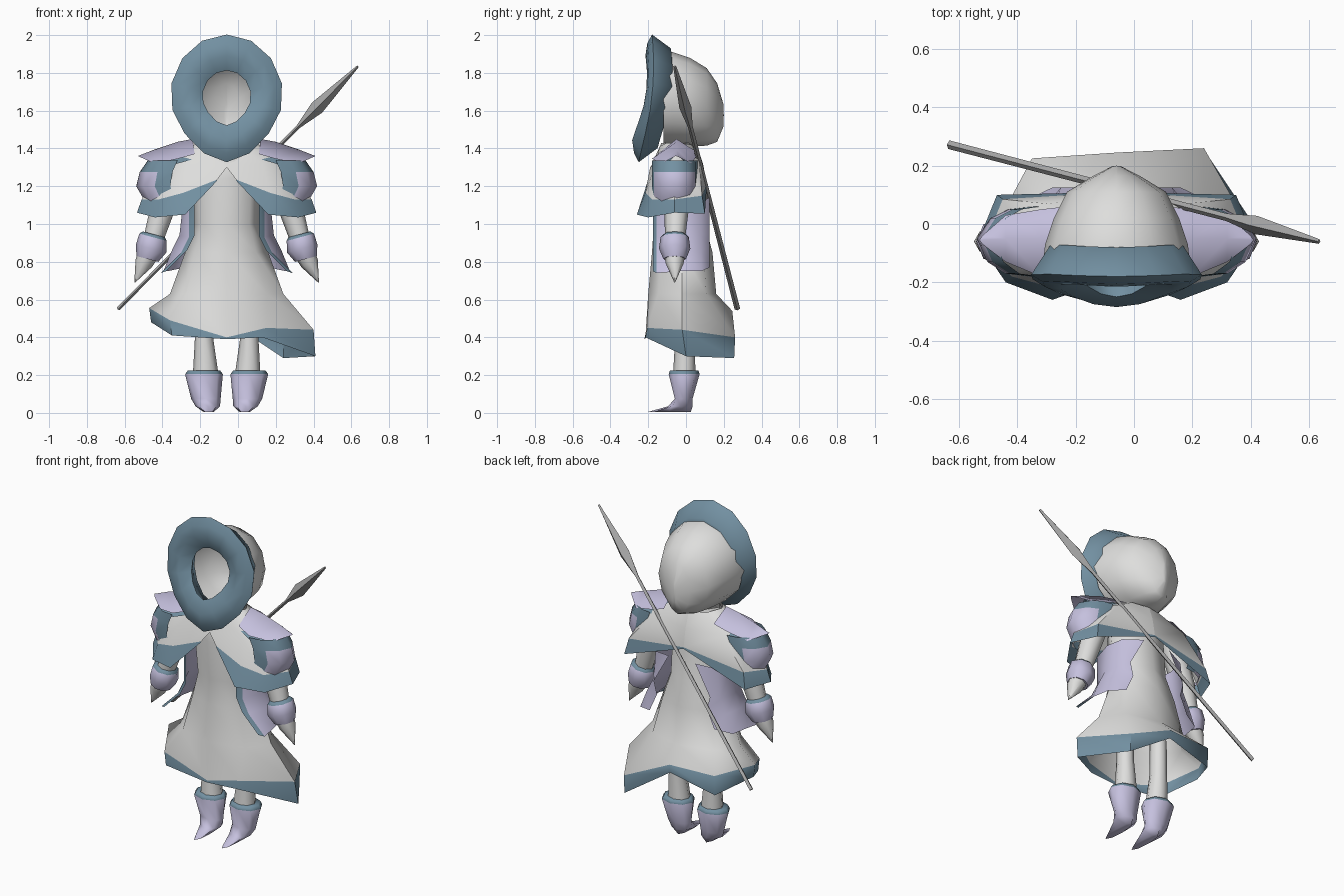
import bpy
import bmesh
from math import sin, cos, pi, radians
from mathutils import Vector

start_cube = bpy.data.objects.get("Cube")
if start_cube:
    bpy.data.objects.remove(start_cube, do_unlink=True)

CENTRE = -0.06  # the figure stands a little off centre because of the spear


def make_material(name, colour):
    material = bpy.data.materials.new(name)
    material.use_nodes = True
    rgba = (*colour, 1)
    material.diffuse_color = rgba
    material.node_tree.nodes["Principled BSDF"].inputs["Base Color"].default_value = rgba
    return material


cloth = make_material("pale_cloth", (.73, .73, .72))
blue = make_material("slate_blue", (.17, .28, .36))
lavender = make_material("lavender_armour", (.56, .53, .73))
steel = make_material("grey_steel", (.39, .39, .39))


def loft(name, rows, materials, pick=None, closed=True, loop=False, caps=False, angle=50):
    """Skin a surface over rows of points; pick(row, column) chooses the material slot."""
    mesh = bpy.data.meshes.new(name)
    bm = bmesh.new()
    grid = [[bm.verts.new(point) for point in row] for row in rows]
    width = len(rows[0])
    for i in range(len(rows) - (0 if loop else 1)):
        upper, lower = grid[i], grid[(i + 1) % len(rows)]
        for j in range(width - (0 if closed else 1)):
            k = (j + 1) % width
            face = bm.faces.new((upper[j], upper[k], lower[k], lower[j]))
            face.material_index = pick(i, j) if pick else 0
    if caps:
        for i, end in ((0, grid[0]), (len(rows) - 2, grid[-1])):
            face = bm.faces.new(end)
            face.material_index = pick(i, 0) if pick else 0
    bmesh.ops.remove_doubles(bm, verts=bm.verts, dist=.0005)
    bmesh.ops.recalc_face_normals(bm, faces=bm.faces)
    bm.to_mesh(mesh)
    bm.free()
    for material in materials:
        mesh.materials.append(material)
    obj = bpy.data.objects.new(name, mesh)
    bpy.context.collection.objects.link(obj)
    bpy.ops.object.select_all(action="DESELECT")
    obj.select_set(True)
    bpy.context.view_layer.objects.active = obj
    bpy.ops.object.shade_smooth_by_angle(angle=radians(angle))


def flat_ring(x, y, z, rx, ry, sides=8):
    """Horizontal ellipse, starting at the front and turning towards +x."""
    turns = [2 * pi * i / sides for i in range(sides)]
    return [(x + rx * sin(t), y - ry * cos(t), z) for t in turns]


def upright_ring(y, z, rx, rz, sides=12):
    turns = [2 * pi * i / sides for i in range(sides)]
    return [(CENTRE + rx * sin(t), y, z + rz * cos(t)) for t in turns]


def sided(points, side):
    """Move half-body points to the chosen side of the figure."""
    return [(CENTRE + side * x, y, z) for x, y, z in points]


def tube(name, path, materials, pick=None, sides=8):
    """Loft round sections along a path of (point, radius)."""
    first, last = Vector(path[0][0]), Vector(path[-1][0])
    turn = (last - first).to_track_quat("Z", "Y")
    rows = []
    for point, radius in path:
        turns = [2 * pi * i / sides for i in range(sides)]
        rows.append([Vector(point) + turn @ Vector((radius * cos(t), radius * sin(t), 0))
                     for t in turns])
    loft(name, rows, materials, pick, caps=True)


# Hood shell, open at the front and closing to a keel at the back
hood = [(-.12, 1.66, .25, .25), (-.07, 1.66, .245, .25), (.02, 1.645, .215, .235),
        (.11, 1.62, .17, .205), (.165, 1.59, .08, .155), (.198, 1.575, .015, .06),
        (.2, 1.575, .0001, .0001)]
loft("hood", [upright_ring(*section) for section in hood], [cloth], angle=80)

# Thick padded hood rim, swept around the face opening and pointed at the chin
rim_section = [(1, 0), (.86, -.025), (.66, -.035), (.43, 0), (.58, .09), (.78, .1)]
rim = []
for step in range(14):
    turn = 2 * pi * step / 14
    height = cos(turn)
    drop = max(0, -height)
    base = -.18 + .035 * height - .035 * height * height
    rise = height * (.9 + .13 * drop ** 4) if drop else height
    rim.append([(CENTRE + .3 * t * sin(turn) * (1 - .08 * drop), base + dy,
                 1.67 + .333 * t * rise) for t, dy in rim_section])
loft("hood_rim", rim, [blue], loop=True, angle=80)

# Long dress with an uneven, trimmed hem
dress = [flat_ring(CENTRE, y, z, rx, ry) for y, z, rx, ry in (
    (-.05, 1.43, .13, .08), (-.06, 1.33, .17, .115), (-.06, 1.24, .18, .13),
    (-.035, 1.0, .17, .135), (-.02, .85, .22, .16), (-.02, .63, .3, .18))]
hem_top = [(-.06, -.215, .4), (.15, -.205, .45), (.4, -.02, .44), (.24, .26, .4),
           (-.06, .245, .54), (-.35, .225, .54), (-.47, 0, .555), (-.36, -.2, .49)]
hem_edge = [(-.06, -.22, .39), (.13, -.215, .4), (.41, 0, .3), (.24, .255, .29),
            (-.06, .24, .49), (-.35, .22, .42), (-.46, 0, .48), (-.35, -.2, .41)]
loft("dress", dress + [hem_top, hem_edge], [cloth, blue],
     lambda row, column: int(row == len(dress)), angle=60)

# Spear slung across the back: a thin flat shaft and a leaf-shaped head
butt, tip = Vector((-.635, .272, .55)), Vector((.635, -.06, 1.835))
across = (tip - butt).cross(Vector((0, 1, 0))).normalized()
depth = across.cross(tip - butt).normalized()
spear = []
for t, thin, wide in ((0, .01, .015), (.75, .01, .013), (.83, .038, .032), (1, .006, .008)):
    middle = butt.lerp(tip, t)
    spear.append([middle + across * thin, middle + depth * wide,
                  middle - across * thin, middle - depth * wide])
loft("spear", spear, [steel], caps=True)

for side, label in ((1, "left"), (-1, "right")):
    # Short cape with pointed trim
    cape = [
        [(0, -.13, 1.38), (.08, -.14, 1.41), (.12, -.1, 1.43), (.15, -.05, 1.43),
         (.1, .03, 1.42), (0, .06, 1.41)],
        [(0, -.19, 1.3), (.19, -.16, 1.32), (.27, -.12, 1.35), (.31, -.05, 1.36),
         (.24, .07, 1.33), (0, .09, 1.32)],
        [(.05, -.2, 1.235), (.23, -.215, 1.165), (.36, -.18, 1.13), (.45, -.06, 1.13),
         (.39, .085, 1.15), (0, .11, 1.21)],
        [(.05, -.2, 1.23), (.22, -.26, 1.05), (.38, -.2, 1.035), (.475, -.06, 1.06),
         (.41, .1, 1.055), (0, .11, 1.2)],
    ]
    loft(f"{label}_cape", [sided(row, side) for row in cape], [cloth, blue],
         lambda row, column: int(row == 2), closed=False)

    # Upper shoulder plate, a softly ridged saddle with a blue lining
    plate = [[(.17, -.15, 1.37), (.18, -.05, 1.45), (.17, .06, 1.38)],
             [(.26, -.18, 1.345), (.26, -.05, 1.435), (.26, .05, 1.35)],
             [(.38, -.13, 1.32), (.38, -.05, 1.395), (.38, .03, 1.32)],
             [(.46, -.07, 1.355), (.47, -.055, 1.36), (.46, -.04, 1.355)]]
    loft(f"{label}_shoulder_plate", [sided(row, side) for row in plate], [lavender],
         closed=False, angle=100)
    lining = [[(x, y * .97, z - .025) for x, y, z in row] for row in plate[:3]]
    loft(f"{label}_shoulder_lining", [sided(row, side) for row in lining], [blue],
         closed=False)

    # Lower shoulder guard around the upper arm, edged in blue at its top and sides
    outline = [(.29, -.18), (.37, -.17), (.43, -.13), (.465, -.05), (.42, .02),
               (.36, .05), (.29, .06)]
    guard = []
    for z, reach in ((1.335, .9), (1.275, .99), (1.2, 1.03), (1.12, .93)):
        guard.append([(x * reach, y, z) for x, y in outline])
    loft(f"{label}_arm_guard", [sided(row, side) for row in guard], [lavender, blue],
         lambda row, column: int(row == 0 or column in (0, 5)), closed=False, angle=80)

    # Hip panel wrapped around the side of the dress, with a blue front edge
    panel = []
    for z, front, flank, back in ((1.12, .17, .23, .09), (.94, .17, .25, .19),
                                  (.86, .21, .29, .17), (.75, .32, .335, .22)):
        panel.append([(front, -.175, z), (front + .03, -.155, z - .01),
                      (flank, -.03, z), (flank - .02, .08, z), (back, .125, z + .02)])
    loft(f"{label}_hip_panel", [sided(row, side) for row in panel], [lavender, blue],
         lambda row, column: int(column == 0), closed=False, angle=80)

    # Arm, trimmed cuff and pointed hand
    x = lambda offset: CENTRE + side * offset
    tube(f"{label}_arm", [((x(.24), -.05, 1.36), .07), ((x(.34), -.05, 1.08), .065),
                          ((x(.4), -.06, .88), .05)], [cloth])
    tube(f"{label}_cuff", [((x(.385), -.06, .945), .06), ((x(.39), -.06, .93), .075),
                           ((x(.4), -.06, .87), .083), ((x(.42), -.06, .815), .06)],
         [lavender, blue], lambda row, column: int(row == 0))
    tube(f"{label}_hand", [((x(.415), -.06, .84), .055), ((x(.44), -.06, .79), .047),
                           ((x(.487), -.06, .69), .002)], [cloth])

    # Leg and pointed boot with a trimmed top
    leg = [flat_ring(x(.12), -.005, .62, .045, .05), flat_ring(x(.12), -.005, .4, .048, .052),
           flat_ring(x(.11), -.01, .18, .07, .06)]
    loft(f"{label}_leg", leg, [cloth], caps=True)
    boot = [flat_ring(x(.11 + shift), y, z, rx, ry) for shift, y, z, rx, ry in (
        (.01, -.01, .225, .085, .075), (.01, -.01, .205, .1, .082),
        (0, -.012, .075, .078, .047), (-.01, -.03, .035, .065, .065),
        (-.015, -.09, .004, .026, .115))]
    loft(f"{label}_boot", boot, [blue, lavender], lambda row, column: int(row > 0),
         caps=True, angle=75)
